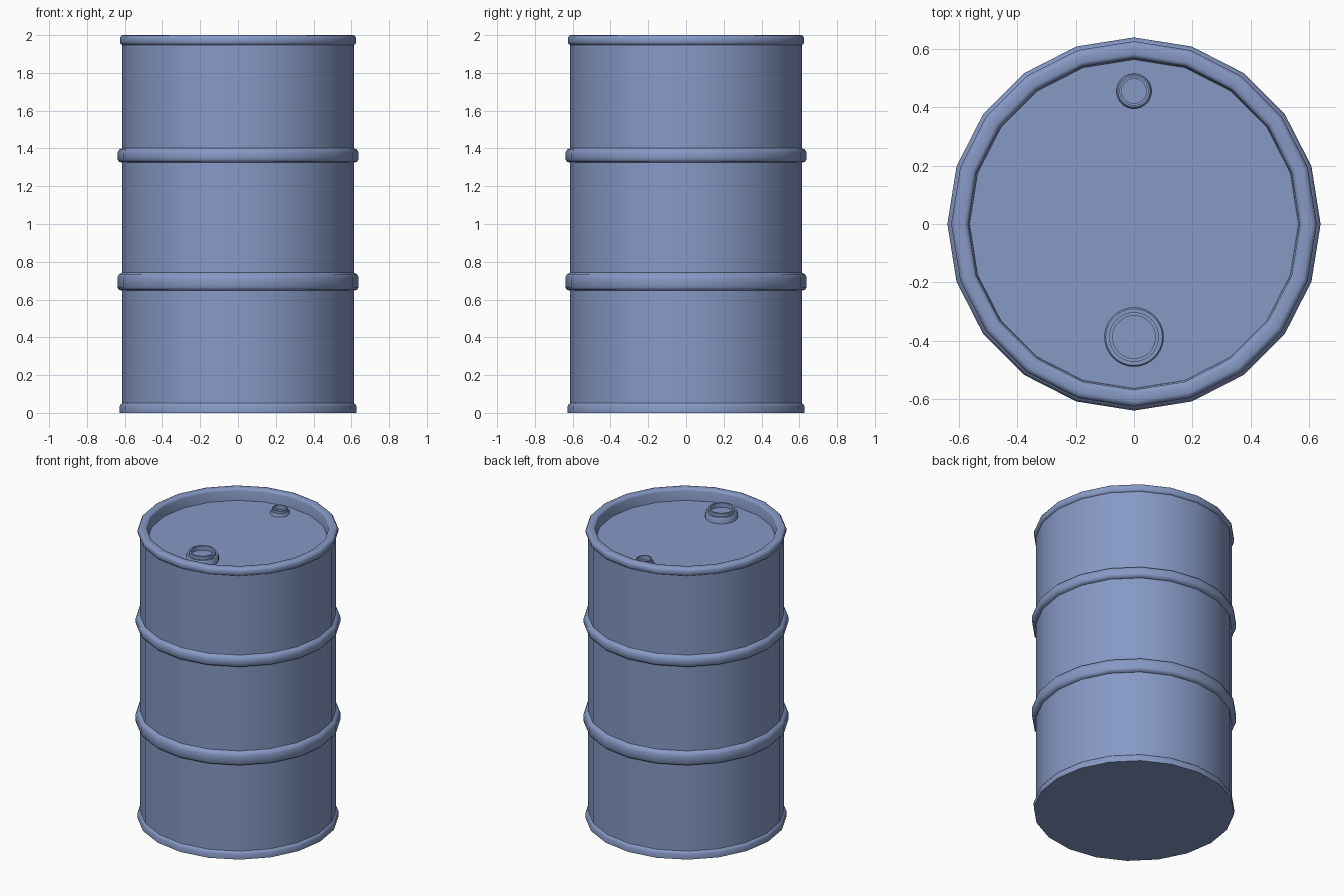
import bpy, bmesh, math

if "Cube" in bpy.data.objects:
    bpy.data.objects.remove(bpy.data.objects["Cube"])

# Blue-grey paint
paint = bpy.data.materials.new("blue_paint")
paint.diffuse_color = (0.24, 0.32, 0.56, 1)
paint.use_nodes = True
paint.node_tree.nodes["Principled BSDF"].inputs["Base Color"].default_value = paint.diffuse_color


def lathe(name, profile, sides, center=(0, 0, 0)):
    """Revolve (radius, z) points around z and cap both ends."""
    bm = bmesh.new()
    rings = []
    for r, z in profile:
        rings.append([bm.verts.new((r * math.cos(2 * math.pi * i / sides),
                                    r * math.sin(2 * math.pi * i / sides), z))
                      for i in range(sides)])
    for a, b in zip(rings, rings[1:]):
        for i in range(sides):
            j = (i + 1) % sides
            bm.faces.new((a[i], a[j], b[j], b[i]))
    bm.faces.new(rings[0][::-1])
    bm.faces.new(rings[-1])
    bmesh.ops.recalc_face_normals(bm, faces=bm.faces)
    mesh = bpy.data.meshes.new(name)
    bm.to_mesh(mesh)
    bm.free()
    mesh.materials.append(paint)
    obj = bpy.data.objects.new(name, mesh)
    obj.location = center
    bpy.context.collection.objects.link(obj)
    bpy.ops.object.select_all(action='DESELECT')
    obj.select_set(True)
    bpy.context.view_layer.objects.active = obj
    bpy.ops.object.shade_smooth_by_angle(angle=math.radians(50))
    return obj


SIDES = 20
R = 0.613


def hoop(z0, z1):
    """Rounded rolling hoop bulging out of the wall."""
    return [(R, z0), (0.630, z0 + 0.004), (0.639, z0 + 0.018),
            (0.639, z1 - 0.026), (0.630, z1 - 0.008), (R, z1)]


# Drum shell: bottom chime, two hoops, rolled top rim, recessed lid
shell = [(0.627, 0.0), (0.628, 0.034), (0.622, 0.045), (R, 0.052)]
shell += hoop(0.647, 0.742) + hoop(1.325, 1.402)
shell += [(R, 1.948), (0.621, 1.952), (0.626, 1.962), (0.626, 1.985),
          (0.618, 1.997), (0.608, 2.0), (0.582, 2.0), (0.572, 1.996),
          (0.568, 1.985), (0.563, 1.92)]
lathe("drum_shell", shell, SIDES)


# Bungs: wide collar, narrower neck, recessed plug
def bung(name, y, r_out, r_neck, r_hole, z_collar, z_top):
    lathe(name, [(r_out, 1.90), (r_out, z_collar - 0.006), (r_out - 0.005, z_collar),
                 (r_neck, z_collar), (r_neck, z_top), (r_hole, z_top),
                 (r_hole, z_top - 0.03)], 32, (0, y, 0))


bung("large_bung", -0.387, 0.102, 0.085, 0.073, 1.96, 1.982)
bung("small_bung", 0.455, 0.06, 0.05, 0.042, 1.94, 1.956)
